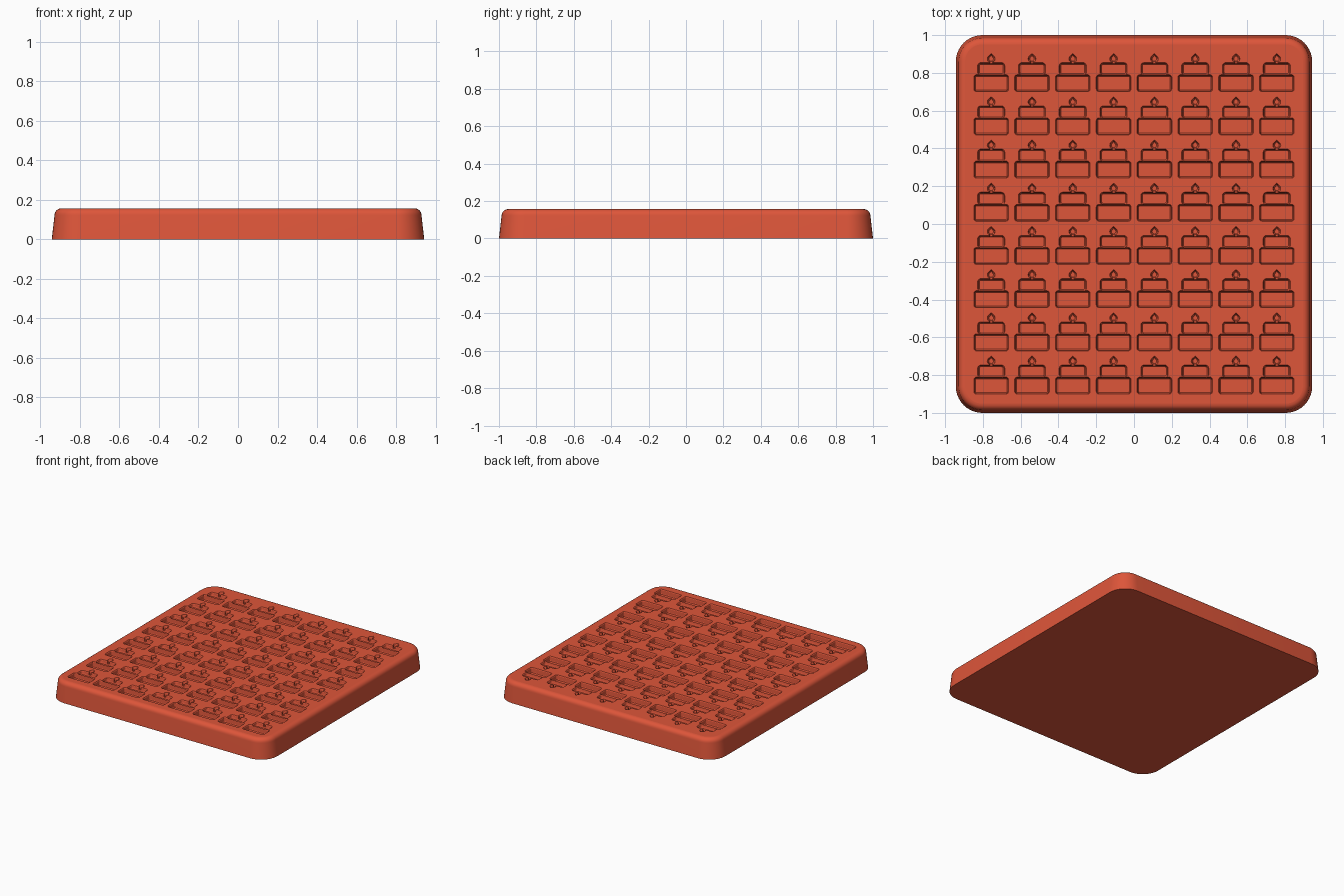
import bpy
import bmesh
from math import sin, cos, pi, radians

cube = bpy.data.objects.get("Cube")
if cube:
    bpy.data.objects.remove(cube)

TOP = 0.157
COUNT = 8
PITCH_X, PITCH_Y = 0.216, 0.2287

terracotta = bpy.data.materials.new("terracotta red silicone")
terracotta.use_nodes = True
colour = (0.73, 0.092, 0.042, 1)
terracotta.diffuse_color = colour
terracotta.node_tree.nodes["Principled BSDF"].inputs["Base Color"].default_value = colour


def rounded_rect(hx, hy, r, cy=0, steps=5):
    """Return a function giving the outline shrunk by an inset."""
    def outline(inset):
        rad = max(r - inset, 0.001)
        pts = []
        for q, (sx, sy) in enumerate([(1, 1), (-1, 1), (-1, -1), (1, -1)]):
            for k in range(steps + 1):
                a = (q + k / steps) * pi / 2
                pts.append((sx * (hx - inset - rad) + rad * cos(a),
                            cy + sy * (hy - inset - rad) + rad * sin(a)))
        return pts
    return outline


def teardrop(radius, tip, cy, steps=12):
    """Round flame with its top drawn out to a point."""
    def outline(inset):
        pts = []
        for k in range(steps):
            a = 2 * pi * k / steps
            x, y = (radius - inset) * cos(a), (radius - inset) * sin(a)
            if k == steps // 4:
                y = tip - inset
            pts.append((x, cy + y))
        return pts
    return outline


def loft(bm, outline, sections, dx=0, dy=0):
    """Stack shrinking outlines from bottom to top and cap both ends."""
    rings = [[bm.verts.new((x + dx, y + dy, z)) for x, y in outline(inset)]
             for z, inset in sections]
    n = len(rings[0])
    for low, high in zip(rings, rings[1:]):
        for i in range(n):
            j = (i + 1) % n
            bm.faces.new((low[i], low[j], high[j], high[i]))
    bm.faces.new(rings[0][::-1])
    bm.faces.new(rings[-1])


def make_object(name, bm):
    mesh = bpy.data.meshes.new(name)
    bm.to_mesh(mesh)
    bm.free()
    mesh.materials.append(terracotta)
    obj = bpy.data.objects.new(name, mesh)
    bpy.context.collection.objects.link(obj)
    return obj


# Tray body: tapered sides and a rounded top rim
FILLET, TAPER = 0.035, 0.014
profile = [(0, 0)]
for k in range(7):
    a = k / 6 * pi / 2
    profile.append((TOP - FILLET + FILLET * sin(a), TAPER + FILLET * (1 - cos(a))))
bm = bmesh.new()
loft(bm, rounded_rect(0.943, 1.0, 0.14, steps=10), profile)
tray = make_object("mould_tray", bm)
bpy.context.view_layer.objects.active = tray
tray.select_set(True)

# Cake-shaped recesses: lower tier, upper tier, candle, flame
parts = [
    ("lower_tier", rounded_rect(0.092, 0.045, 0.014, -0.055), 0.036),
    ("upper_tier", rounded_rect(0.072, 0.034, 0.018, 0.02), 0.029),
    ("candle", rounded_rect(0.011, 0.012, 0.003, 0.055, 2), 0.019),
    ("flame", teardrop(0.021, 0.028, 0.074), 0.023),
]
for name, outline, depth in parts:
    bm = bmesh.new()
    sections = [(TOP - depth, 0.009), (TOP - depth + 0.004, 0.006),
                (TOP - 0.005, 0.004), (TOP, 0), (TOP + 0.01, 0)]
    sections = [(z, inset if name != "candle" else inset * 0.5) for z, inset in sections]
    for col in range(COUNT):
        for row in range(COUNT):
            loft(bm, outline, sections,
                 (col - (COUNT - 1) / 2) * PITCH_X, (row - (COUNT - 1) / 2) * PITCH_Y)
    cutter = make_object(name + "_cutter", bm)
    cutter.hide_render = True
    cut = tray.modifiers.new(name + "_recess", 'BOOLEAN')
    cut.operation = 'DIFFERENCE'
    cut.solver = 'EXACT'
    cut.object = cutter
    bpy.ops.object.modifier_apply(modifier=cut.name)
    bpy.data.objects.remove(cutter)

# Smooth rounded sides, flat top, floors and base
bpy.ops.object.shade_smooth_by_angle(angle=radians(32))
for face in tray.data.polygons:
    if abs(face.normal.z) > 0.999:
        face.use_smooth = False
